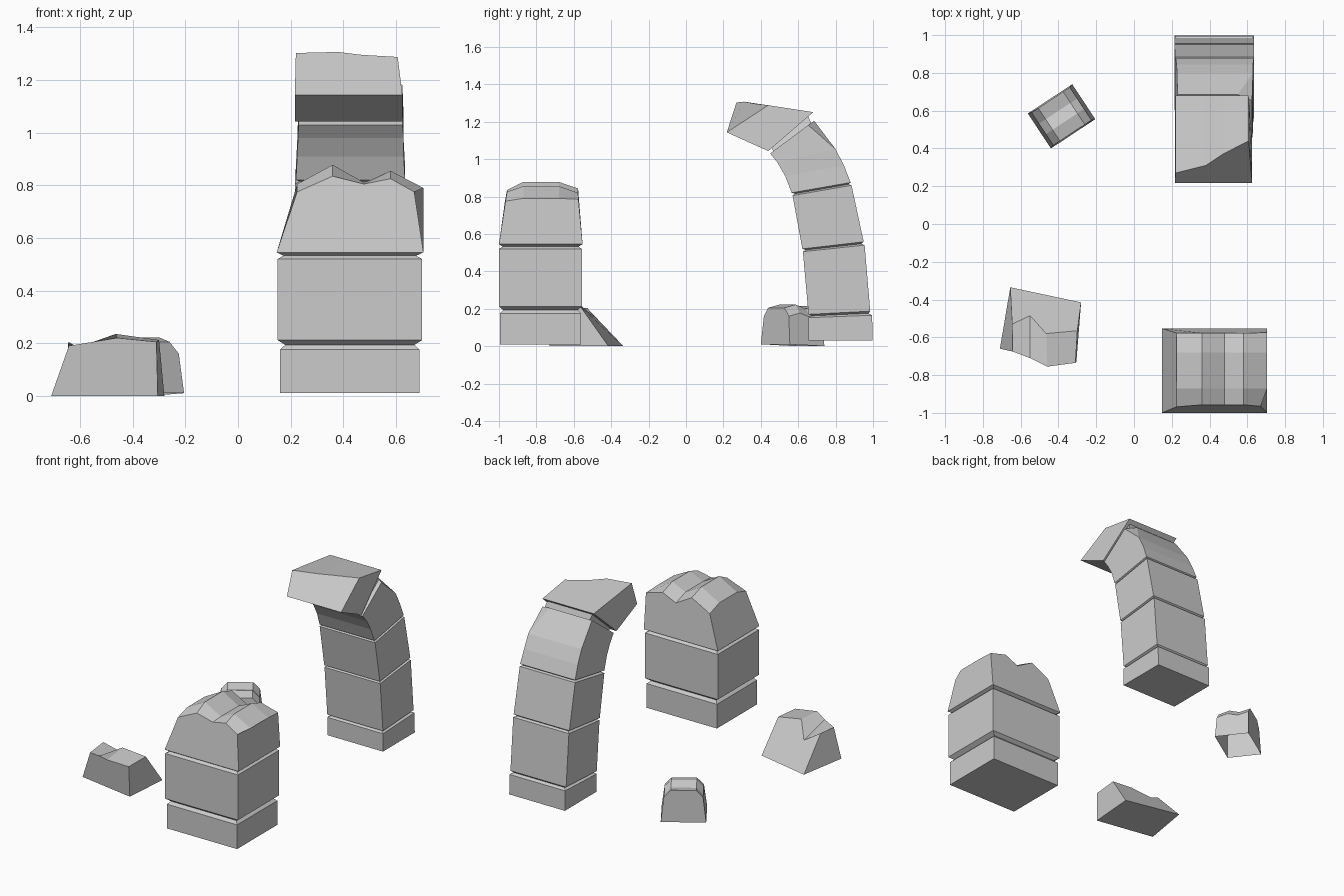
import bpy, bmesh
from mathutils import Vector as V

if "Cube" in bpy.data.objects:
    bpy.data.objects.remove(bpy.data.objects["Cube"])


def finish(bm, name):
    bmesh.ops.recalc_face_normals(bm, faces=bm.faces)
    me = bpy.data.meshes.new(name)
    bm.to_mesh(me)
    bm.free()
    ob = bpy.data.objects.new(name, me)
    bpy.context.collection.objects.link(ob)
    return ob


def ring(x0, x1, front, back):
    """Four-corner section: front and back are (y, z)."""
    return [V((x0, *front)), V((x1, *front)), V((x1, *back)), V((x0, *back))]


def shrink(r, k):
    c = sum(r, V()) / len(r)
    return [c + (p - c) * k for p in r]


def loft(rings, cap_end=True):
    bm = bmesh.new()
    vs = [[bm.verts.new(p) for p in r] for r in rings]
    for a, b in zip(vs, vs[1:]):
        for i in range(4):
            j = (i + 1) % 4
            bm.faces.new((a[i], a[j], b[j], b[i]))
    bm.faces.new(vs[0])
    if cap_end:
        bm.faces.new(vs[-1])
    return bm


def grooved(blocks):
    """Join stacked blocks with an inset V groove between each pair."""
    out = list(blocks[0])
    for blk in blocks[1:]:
        mid = [(a + b) / 2 for a, b in zip(out[-1], blk[0])]
        out += [shrink(mid, 0.91)] + blk
    return out


def broken_block(name, base, rows, bottom=True):
    """Block on four base corners with an uneven top given as front-to-back rows."""
    bm = bmesh.new()
    b = [bm.verts.new(p) for p in base]
    g = [[bm.verts.new(p) for p in r] for r in rows]
    for r0, r1 in zip(g, g[1:]):
        for i in range(len(r0) - 1):
            bm.faces.new((r0[i], r0[i + 1], r1[i + 1], r1[i]))
    bm.faces.new([b[0], b[1]] + g[0][::-1])
    bm.faces.new([b[2], b[3]] + g[-1])
    bm.faces.new([b[1], b[2]] + [r[-1] for r in g[::-1]])
    bm.faces.new([b[3], b[0]] + [r[0] for r in g])
    if bottom:
        bm.faces.new(b)
    return finish(bm, name)


# Front pillar: two blocks and the underside of the broken top block
def level(x0, x1, y0, y1, z):
    return ring(x0, x1, (y0, z), (y1, z))

top_base = level(0.147, 0.705, -1.0, -0.553, 0.545)
finish(loft(grooved([
    [level(0.16, 0.69, -0.995, -0.562, 0.01), level(0.16, 0.69, -0.995, -0.562, 0.175)],
    [level(0.15, 0.70, -1.0, -0.557, 0.212), level(0.15, 0.70, -1.0, -0.557, 0.52)],
    [top_base]]), cap_end=False), "front_pillar")

# Front pillar: broken top
xs = (0.225, 0.36, 0.48, 0.58)
front = [V((x, y, z)) for x, y, z in zip(xs, (-0.968, -0.957, -0.957, -0.957), (0.775, 0.835, 0.805, 0.825))]
mid_z = (0.805, 0.878, 0.81, 0.855)
rows = [front + [V((0.67, -0.965, 0.775))]]
for y in (-0.87, -0.68):
    rows.append([V((x, y, z)) for x, z in zip(xs, mid_z)] + [V((0.705, y, 0.79))])
rows.append([V((x, -0.577, z - 0.035)) for x, z in zip(xs, mid_z)] + [V((0.705, -0.575, 0.785))])
broken_block("front_pillar_top", top_base, rows, bottom=False)

# Leaning pillar: stacked blocks that bend forward
neck_low = ring(0.23, 0.625, (0.45, 1.03), (0.685, 1.205))
bm = loft(grooved([
    [ring(0.215, 0.635, (0.655, 0.03), (0.998, 0.03)), ring(0.215, 0.635, (0.655, 0.152), (0.995, 0.165))],
    [ring(0.215, 0.635, (0.655, 0.17), (0.985, 0.187)), ring(0.215, 0.635, (0.625, 0.505), (0.955, 0.54))],
    [ring(0.215, 0.635, (0.622, 0.52), (0.95, 0.558)), ring(0.217, 0.635, (0.57, 0.805), (0.885, 0.86))],
    [ring(0.22, 0.635, (0.565, 0.82), (0.88, 0.875)), ring(0.225, 0.63, (0.53, 0.91), (0.845, 0.965)),
     ring(0.228, 0.63, (0.49, 0.98), (0.80, 1.053)), neck_low]]))
# Chipped corner near the bend
p = V((0.63, 0.80, 1.053))
n = (V((0.63, 0.64, 1.19)) - p).cross(V((0.55, 0.685, 1.205)) - p)
n = n if n.x > 0 else -n
bmesh.ops.bisect_plane(bm, geom=bm.verts[:] + bm.edges[:] + bm.faces[:],
                       plane_co=p, plane_no=n, clear_outer=True)
bmesh.ops.holes_fill(bm, edges=bm.edges[:], sides=0)
finish(bm, "leaning_pillar")

# Leaning pillar: recessed joint and overhanging head
neck_high = ring(0.22, 0.615, (0.44, 1.05), (0.67, 1.245))
finish(loft([shrink(neck_low, 0.86), shrink(neck_high, 0.86)]), "leaning_pillar_joint")
hx = (0.22, 0.38, 0.47, 0.607)
broken_block("leaning_pillar_head",
             ring(0.216, 0.625, (0.218, 1.143), (0.44, 1.043)),
             [[V(q) for q in zip(hx, (0.27, 0.31, 0.37, 0.44), (1.303, 1.307, 1.296, 1.288))],
              [V((x, 0.68, 1.251)) for x in hx]])

# Large loose rock with a long sloping back
broken_block("large_rock",
             [(-0.71, -0.66, 0), (-0.305, -0.73, 0), (-0.28, -0.415, 0), (-0.655, -0.335, 0)],
             [[(-0.643, -0.675, 0.19), (-0.55, -0.71, 0.205), (-0.46, -0.755, 0.22), (-0.31, -0.735, 0.205)],
              [(-0.645, -0.53, 0.205), (-0.55, -0.485, 0.15), (-0.465, -0.58, 0.235), (-0.30, -0.565, 0.212)]])

# Small loose rock, turned on the ground, open underneath
o, u, v = V((-0.44, 0.40, 0)), V((0.235, 0.155, 0)), V((-0.122, 0.185, 0))
base = [o + V((0, 0, 0.01)), o + u + V((0, 0, 0.01)), o + u + v, o + v]
rows = [[o + u * s + v * t + V((0, 0, z - d)) for s, d in ((0.07, 0.045), (0.22, 0), (0.78, 0), (0.93, 0.045))]
        for t, z in ((0.03, 0.205), (0.35, 0.222), (0.65, 0.2), (0.97, 0.215))]
broken_block("small_rock", base, rows, bottom=False)
